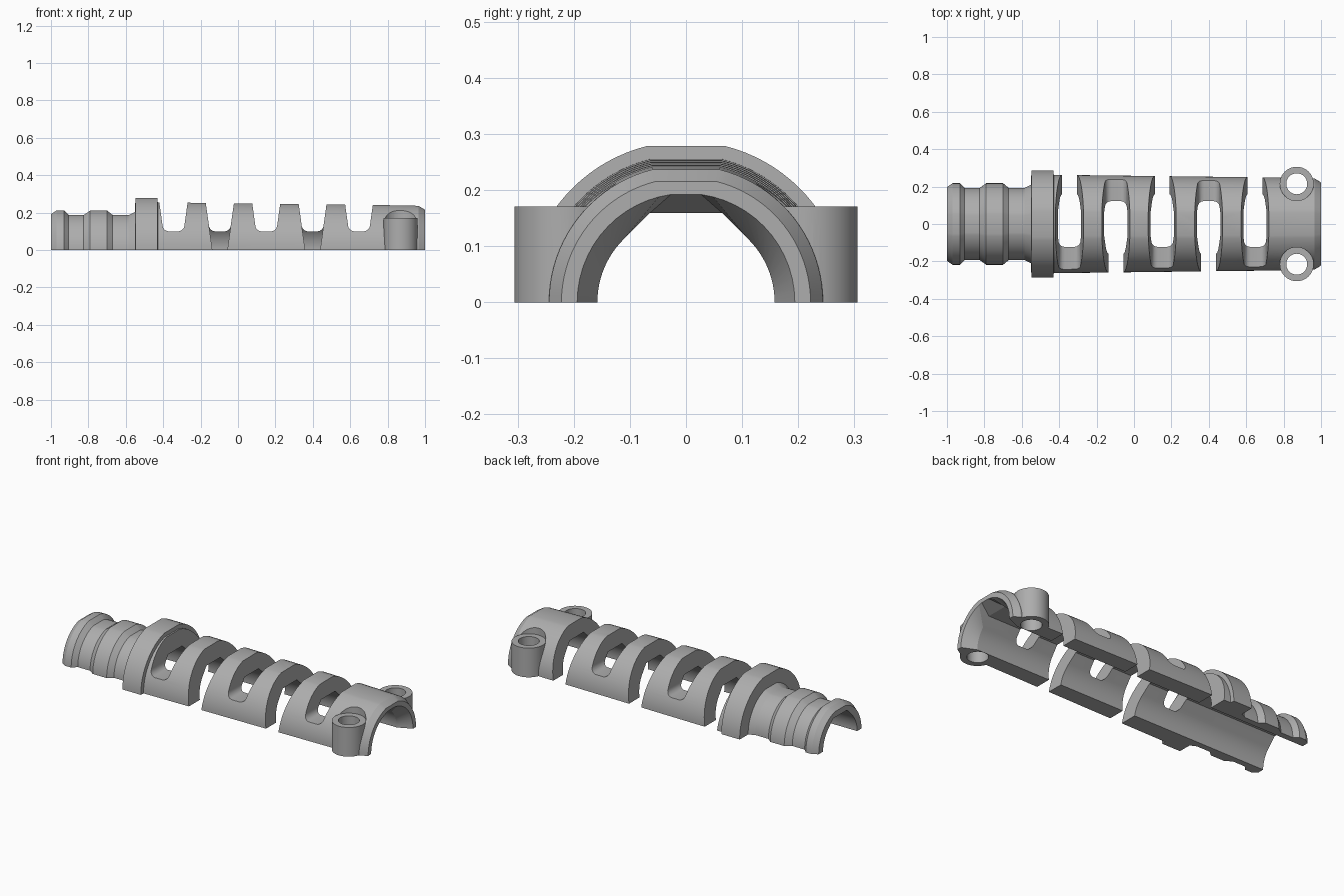
import bpy, bmesh
from math import radians, sin, cos, pi

cube = bpy.data.objects.get("Cube")
if cube:
    bpy.data.objects.remove(cube, do_unlink=True)

GREY = (0.42, 0.42, 0.42, 1.0)
mat = bpy.data.materials.new("Light grey plastic")
mat.use_nodes = True
mat.diffuse_color = GREY
mat.node_tree.nodes["Principled BSDF"].inputs["Base Color"].default_value = GREY


def loft(name, sections):
    """Solid through a list of equal-length rings of points."""
    bm = bmesh.new()
    rings = [[bm.verts.new(p) for p in s] for s in sections]
    n = len(rings[0])
    for a, b in zip(rings, rings[1:]):
        for i in range(n):
            j = (i + 1) % n
            bm.faces.new((a[i], a[j], b[j], b[i]))
    bm.faces.new(rings[0][::-1])
    bm.faces.new(rings[-1])
    bmesh.ops.recalc_face_normals(bm, faces=bm.faces)
    mesh = bpy.data.meshes.new(name)
    bm.to_mesh(mesh)
    bm.free()
    mesh.materials.append(mat)
    ob = bpy.data.objects.new(name, mesh)
    bpy.context.collection.objects.link(ob)
    return ob


def cylinder(name, x, y, r, z0, z1, n=48):
    ring = [(x + r * cos(2 * pi * i / n), y + r * sin(2 * pi * i / n)) for i in range(n)]
    return loft(name, [[(px, py, z) for px, py in ring] for z in (z0, z1)])


def combine(target, tool, operation):
    tool.hide_render = True
    mod = target.modifiers.new(operation, 'BOOLEAN')
    mod.operation = operation
    mod.solver = 'EXACT'
    mod.object = tool
    bpy.context.view_layer.objects.active = target
    bpy.ops.object.modifier_apply(modifier=mod.name)
    bpy.data.objects.remove(tool, do_unlink=True)


def outer_ring(x, r):
    """Half disc with a flattened crown."""
    half = [radians(76 * i / 20) for i in range(21)]
    angles = half + [pi - a for a in reversed(half)]
    return [(x, r * cos(a), r * sin(a)) for a in angles]


def bore_ring(x, r, roofed):
    """Half bore; the roofed kind has 45 degree shoulders and a flat ceiling."""
    n = 12
    arc = [radians(45 * i / n) for i in range(n + 1)]
    right = [(r * cos(a), r * sin(a)) for a in arc]
    if roofed:
        right.append((r * 0.41, r * 1.005))
    else:
        right += [(r * cos(radians(a)), r * sin(radians(a))) for a in (68,)]
        right[-1] = (r * 0.38, r * 0.925)
    pts = right + [(-y, z) for y, z in reversed(right)]
    low = [(-r, -0.1), (r, -0.1)]
    return [(x, y, z) for y, z in pts + low]


def flare_ring(x, r):
    """Round bore section with the same point count as a roofed one."""
    angles = [radians(82 * i / 13) for i in range(14)]
    pts = [(r * cos(a), r * sin(a)) for a in angles]
    pts += [(-y, z) for y, z in reversed(pts)]
    return [(x, y, z) for y, z in pts + [(-r, -0.1), (r, -0.1)]]


# Outer shell: cable collars, flange, tapering sleeve, chamfered end
profile = [(-1, 0.198), (-0.97, 0.218), (-0.93, 0.218), (-0.905, 0.193),
           (-0.825, 0.193), (-0.79, 0.218), (-0.70, 0.218), (-0.67, 0.193),
           (-0.585, 0.193), (-0.55, 0.21), (-0.549, 0.287), (-0.43, 0.287),
           (-0.429, 0.263), (0.72, 0.249), (0.965, 0.244), (1, 0.222)]
shell = loft("strain_relief_half_shell", [outer_ring(x, r) for x, r in profile])

# Screw bosses, with clearance for the screw heads above them
BOSS_X, BOSS_Y, BOSS_TOP = 0.87, 0.215, 0.171
for side in (-1, 1):
    y = side * BOSS_Y
    combine(shell, cylinder("head_clearance", BOSS_X, y, 0.0905, BOSS_TOP, 0.4), 'DIFFERENCE')
    combine(shell, cylinder("boss", BOSS_X, y, 0.091, 0, BOSS_TOP), 'UNION')

# Cable bore with a flared mouth
bore = loft("bore", [bore_ring(-1.1, 0.158, True), bore_ring(0.92, 0.158, True),
                     flare_ring(1.0, 0.194), flare_ring(1.1, 0.21)])
combine(shell, bore, 'DIFFERENCE')

for side in (-1, 1):
    combine(shell, cylinder("screw_hole", BOSS_X, side * BOSS_Y, 0.056, -0.1, 0.4), 'DIFFERENCE')


def half_width(z):
    return 0.04 + 0.14 * z


def slot_profile(floor, fillet):
    """Tapered slot outline with rounded floor corners."""
    top = 0.4
    right = [(half_width(top), top)]
    for i in range(7):
        a = radians(90 * i / 6)
        right.append((half_width(floor + fillet) - fillet * (1 - cos(a)),
                      floor + fillet * (1 - sin(a))))
    return right + [(-x, z) for x, z in reversed(right)]


# Flex slots, open to the rim on alternating sides
for i in range(5):
    cx = -0.345 + 0.248 * i
    open_side = 1 if i % 2 == 0 else -1
    for side, floor in ((open_side, -0.1), (-open_side, 0.1)):
        outline = slot_profile(floor, 0.035)
        cutter = loft("slot_cutter", [[(cx + x, y, z) for x, z in outline]
                                      for y in (-0.01 * side, 0.5 * side)])
        combine(shell, cutter, 'DIFFERENCE')

# Smooth the curved walls, keep the edges crisp
bpy.ops.object.select_all(action='DESELECT')
shell.select_set(True)
bpy.context.view_layer.objects.active = shell
bpy.ops.object.shade_smooth_by_angle(angle=radians(20))
